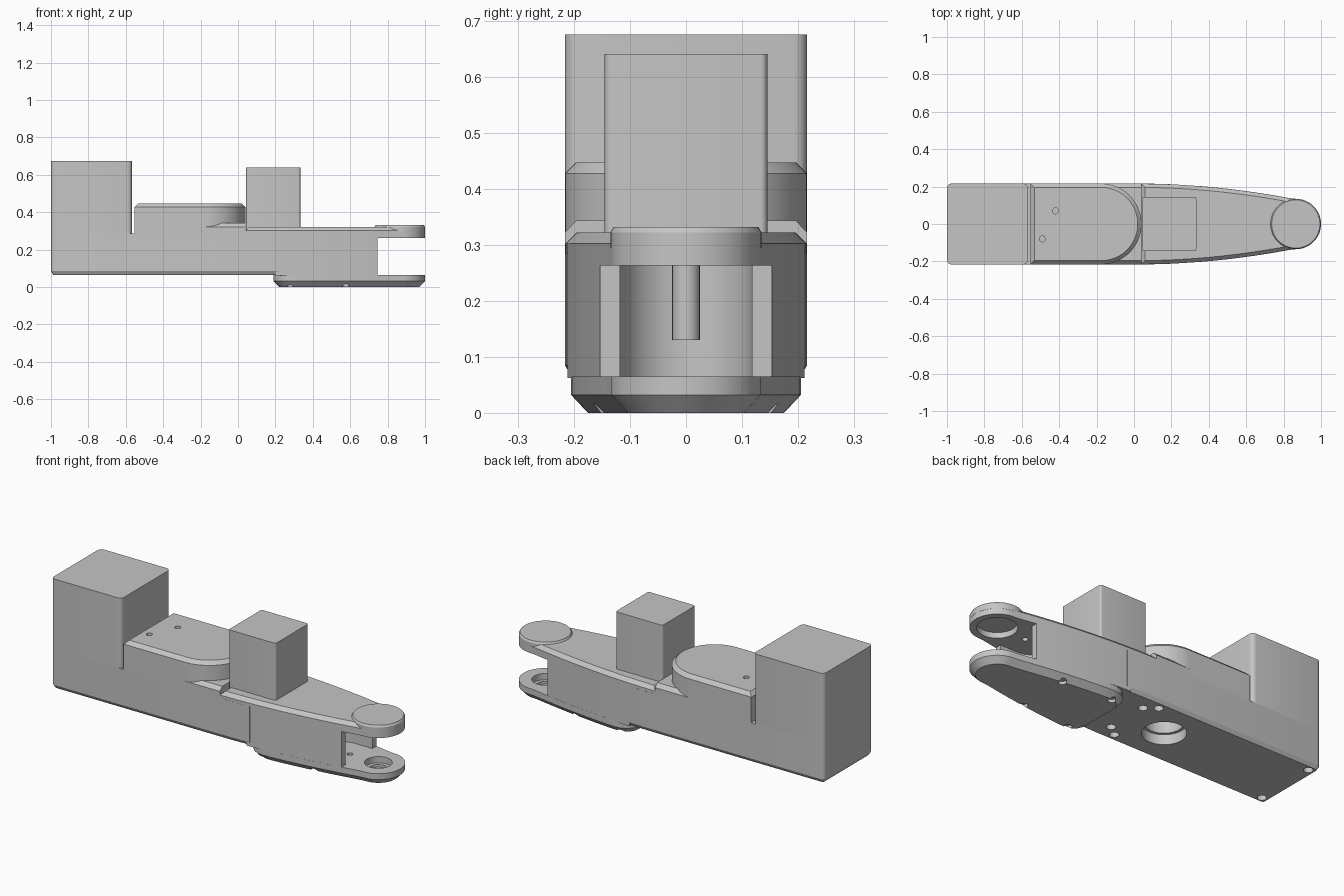
import bpy, bmesh, math
from mathutils import Vector

old = bpy.data.objects.get("Cube")
if old:
    bpy.data.objects.remove(old, do_unlink=True)

# One plain grey finish
grey = bpy.data.materials.new("plain_grey")
grey.use_nodes = True
colour = (0.56, 0.56, 0.56, 1)
grey.diffuse_color = colour
grey.node_tree.nodes["Principled BSDF"].inputs["Base Color"].default_value = colour

HALF = 0.216  # half width of the whole body


def arc(cx, cy, r, start, end, steps):
    """Points along a circular arc, angles in degrees."""
    angles = [math.radians(start + (end - start) * i / steps) for i in range(steps + 1)]
    return [(cx + r * math.cos(a), cy + r * math.sin(a)) for a in angles]


def rounded_rect(x0, x1, half, r):
    """Counter-clockwise rectangle with rounded corners."""
    corners = [(x1 - r, half - r, 0), (x0 + r, half - r, 90),
               (x0 + r, r - half, 180), (x1 - r, r - half, 270)]
    return [p for cx, cy, a in corners for p in arc(cx, cy, r, a, a + 90, 5)]


def inset(outline, d):
    """Move every edge of a closed outline inward by d."""
    result = []
    n = len(outline)
    for i in range(n):
        p = Vector(outline[i])
        a = (p - Vector(outline[i - 1])).normalized()
        b = (Vector(outline[(i + 1) % n]) - p).normalized()
        na, nb = Vector((-a.y, a.x)), Vector((-b.y, b.x))
        result.append(p + (na + nb) * d / (1 + na.dot(nb)))
    return result


def prism(name, outline, levels):
    """Loft an outline through (height, inset) levels."""
    bm = bmesh.new()
    rings = [[bm.verts.new((p[0], p[1], z)) for p in inset(outline, d)] for z, d in levels]
    n = len(outline)
    for low, high in zip(rings, rings[1:]):
        for i in range(n):
            j = (i + 1) % n
            bm.faces.new((low[i], low[j], high[j], high[i]))
    bm.faces.new(rings[0][::-1])
    bm.faces.new(rings[-1])
    bmesh.ops.recalc_face_normals(bm, faces=bm.faces)
    mesh = bpy.data.meshes.new(name)
    bm.to_mesh(mesh)
    bm.free()
    mesh.materials.append(grey)
    obj = bpy.data.objects.new(name, mesh)
    bpy.context.collection.objects.link(obj)
    return obj


def cut(obj, outline, z0, z1):
    """Subtract a straight prism, then discard the cutter."""
    cutter = prism("cutter", outline, [(z0, 0), (z1, 0)])
    cutter.hide_render = True
    mod = obj.modifiers.new("cut", "BOOLEAN")
    mod.operation = "DIFFERENCE"
    mod.solver = "EXACT"
    mod.object = cutter
    bpy.context.view_layer.objects.active = obj
    bpy.ops.object.modifier_apply(modifier=mod.name)
    bpy.data.objects.remove(cutter, do_unlink=True)


def bore(obj, x, y, r, z0, z1, steps=32):
    cut(obj, arc(x, y, r, 0, 360, steps)[:-1], z0, z1)


def arm_side(x):
    """Half width of the tapering arm."""
    t = max(0, (x - 0.04) / 0.81)
    return HALF - 0.081 * t ** 1.9


def arm_outline(start, shrink=0.0):
    xs = [0.04 + 0.8 * i / 16 for i in range(17)]
    side = [(x, arm_side(x) - shrink) for x in xs if x >= start]
    tip = arc(0.865, 0, 0.135 - shrink, -80, 80, 24)
    return [(x, -y) for x, y in side] + tip + side[::-1]


parts = []

# Long lower body with chamfered underside
end = [(x, arm_side(x)) for x in (0.04, 0.1, 0.16, 0.22)]
back = [p for p in rounded_rect(-1, 0, HALF, 0.024) if p[0] < -0.5]
body = prism("lower_body", [(x, -y) for x, y in end] + end[::-1] + back,
             [(0.065, 0.012), (0.085, 0), (0.285, 0)])
bore(body, -0.19, 0, 0.11, 0, 0.12)
bore(body, -0.19, 0, 0.095, 0.1, 0.2)
for side in (-1, 1):
    for x, y in ((0.045, 0.12), (-0.015, 0.167), (-0.955, 0.175)):
        bore(body, x, y * side, 0.024, 0, 0.1, 16)
parts.append(body)

# Tall rear block
parts.append(prism("rear_block", rounded_rect(-1, -0.567, HALF, 0.024),
                   [(0.285, 0), (0.675, 0)]))

# Rounded housing between the blocks
housing = prism("rounded_housing",
                [(-0.553, HALF), (-0.553, -HALF)] + arc(-0.176, 0, HALF, -90, 90, 36),
                [(0.285, 0), (0.427, 0), (0.447, 0.02)])
for x, y in ((-0.42, 0.07), (-0.49, -0.08)):
    bore(housing, x, y, 0.016, 0.41, 0.5, 16)
parts.append(housing)

# Shoulder below the curved end of the housing
shoulder = prism("shoulder", [(-0.25, -HALF), (0.04, -HALF), (0.04, HALF), (-0.25, HALF)],
                 [(0.285, 0), (0.322, 0), (0.343, 0.02)])
for v in shoulder.data.vertices:
    if v.co.x > 0:
        v.co.x = 0.04
parts.append(shoulder)

# Tapering arm, forked at its tip and hollow behind the fork
arm = prism("tapered_arm", arm_outline(0, 0.0005), [(0.062, 0), (0.302, 0), (0.322, 0.02)])
cut(arm, [(0.745, -0.3), (1.2, -0.3), (1.2, 0.3), (0.745, 0.3)], 0, 0.263)
cut(arm, [(0.8, -0.118), (0.8, 0.118)] + arc(0.64, 0, 0.118, 90, 270, 32), 0, 0.263)
bore(arm, 0.865, 0, 0.1, 0.2, 0.295, 40)
bore(arm, 0.69, 0, 0.015, 0.2, 0.28, 16)
# Underside beyond the plate stays level with the lower body
cut(arm, [(0, -0.3), (0.2, -0.3), (0.2, 0.3), (0, 0.3)], 0, 0.1)
parts.append(arm)

# Straight-sided cap on the upper fork
parts.append(prism("fork_cap", arc(0.865, 0, 0.135, 0, 360, 48)[:-1],
                   [(0.294, 0), (0.322, 0), (0.332, 0.006)]))

# Stop pin at the back of the hollow
parts.append(prism("stop_pin", arc(0.55, 0, 0.025, 0, 360, 20)[:-1], [(0.13, 0), (0.27, 0)]))

# Lower fork plate with chamfered underside
tail = [p for p in rounded_rect(0.19, 0.6, 0.205, 0.1) if p[0] < 0.3]
side = [p for p in arm_outline(0.32) if p[0] >= 0.32]
plate = prism("fork_plate", [(x, max(-0.205, min(0.205, y))) for x, y in side] + tail,
              [(0, 0.03), (0.032, 0), (0.065, 0)])
bore(plate, 0.865, 0, 0.07, 0.03, 0.1, 40)
bore(plate, 0.865, 0, 0.05, 0.015, 0.1, 40)
bore(plate, 0.69, 0, 0.015, 0.04, 0.1, 16)
for s in (-1, 1):
    for x, y in ((0.28, 0.165), (0.575, 0.145)):
        bore(plate, x, y * s, 0.02, -0.1, 0.018, 16)
parts.append(plate)

# Small upright block on the arm
parts.append(prism("front_block", rounded_rect(0.043, 0.333, 0.145, 0.012),
                   [(0.3, 0), (0.64, 0)]))

# Smooth curves while keeping hard edges crisp
bpy.ops.object.select_all(action="DESELECT")
for obj in parts:
    obj.select_set(True)
bpy.context.view_layer.objects.active = parts[0]
bpy.ops.object.shade_smooth_by_angle(angle=math.radians(25))
